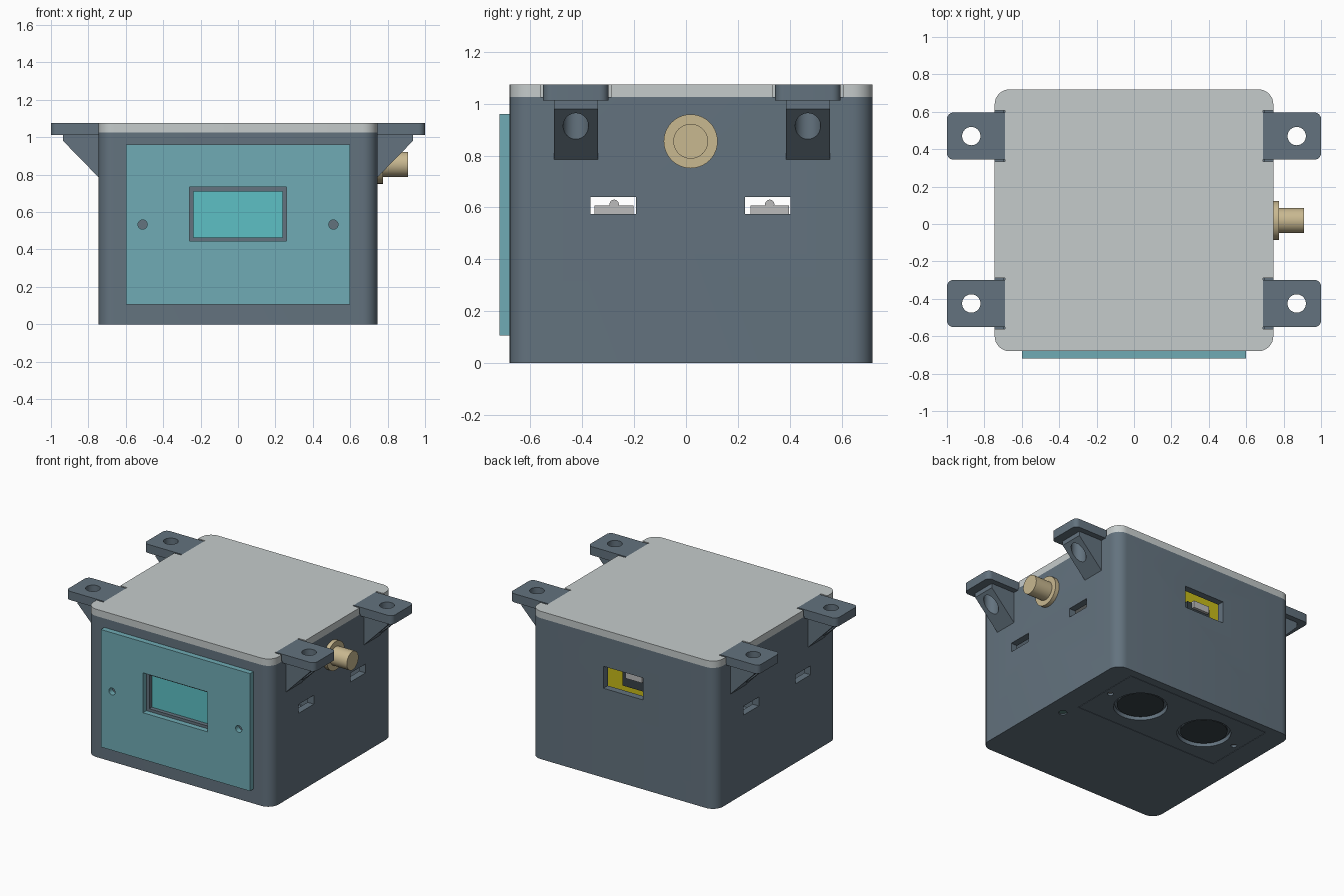
import bpy, bmesh
from math import cos, sin, pi, radians

if "Cube" in bpy.data.objects:
    bpy.data.objects.remove(bpy.data.objects["Cube"])


def material(name, rgb):
    m = bpy.data.materials.new(name)
    m.diffuse_color = (*rgb, 1)
    m.use_nodes = True
    m.node_tree.nodes["Principled BSDF"].inputs["Base Color"].default_value = m.diffuse_color
    return m


SLATE = material("slate", (0.125, 0.17, 0.21))
DARK = material("dark_slate", (0.04, 0.055, 0.065))
LID = material("light_grey", (0.56, 0.60, 0.60))
TEAL = material("teal", (0.16, 0.41, 0.46))
SCREEN = material("bright_teal", (0.11, 0.53, 0.56))
BRASS = material("tan", (0.58, 0.48, 0.28))
YELLOW = material("yellow", (0.58, 0.50, 0.01))
GREEN = material("green", (0.10, 0.22, 0.20))
SILVER = material("silver", (0.5, 0.5, 0.5))


def extrude(name, pts, lo, hi, axis="z", mat=None):
    """Extrude a 2D profile along an axis from lo to hi."""
    place = {"x": lambda a, b, t: (t, a, b),
             "y": lambda a, b, t: (a, t, b),
             "z": lambda a, b, t: (a, b, t)}[axis]
    bm = bmesh.new()
    rings = [[bm.verts.new(place(a, b, t)) for a, b in pts] for t in (lo, hi)]
    n = len(pts)
    for ring in rings:
        bm.faces.new(ring)
    for i in range(n):
        j = (i + 1) % n
        bm.faces.new((rings[0][i], rings[0][j], rings[1][j], rings[1][i]))
    bmesh.ops.recalc_face_normals(bm, faces=bm.faces)
    mesh = bpy.data.meshes.new(name)
    bm.to_mesh(mesh)
    bm.free()
    ob = bpy.data.objects.new(name, mesh)
    bpy.context.collection.objects.link(ob)
    if mat:
        mesh.materials.append(mat)
    return ob


def box(name, x0, x1, y0, y1, z0, z1, mat=None):
    return extrude(name, [(x0, y0), (x1, y0), (x1, y1), (x0, y1)], z0, z1, "z", mat)


def cyl(name, a, b, r, lo, hi, axis="z", mat=None, n=40):
    pts = [(a + r * cos(2 * pi * i / n), b + r * sin(2 * pi * i / n)) for i in range(n)]
    return extrude(name, pts, lo, hi, axis, mat)


def rounded(x0, x1, y0, y1, r, n=8):
    pts = []
    for k, (cx, cy) in enumerate([(x1 - r, y1 - r), (x0 + r, y1 - r),
                                  (x0 + r, y0 + r), (x1 - r, y0 + r)]):
        for i in range(n + 1):
            a = (k + i / n) * pi / 2
            pts.append((cx + r * cos(a), cy + r * sin(a)))
    return pts


def boolean(ob, cutter, op="DIFFERENCE"):
    """Apply a boolean and discard the helper."""
    mod = ob.modifiers.new("bool", "BOOLEAN")
    mod.operation, mod.solver, mod.object = op, "EXACT", cutter
    dg = bpy.context.evaluated_depsgraph_get()
    mesh = bpy.data.meshes.new_from_object(ob.evaluated_get(dg))
    ob.modifiers.clear()
    ob.data = mesh
    bpy.data.objects.remove(cutter)


W, Y0, Y1, TOP = 0.745, -0.68, 0.72, 1.025
BRACKET_Y = (-0.425, 0.47)
SENSOR_Y = 0.39

# hollow housing
body = extrude("housing", rounded(-W, W, Y0, Y1, 0.08), 0, TOP, "z", SLATE)
boolean(body, extrude("cut", rounded(-W + .05, W - .05, Y0 + .05, Y1 - .05, 0.04), 0.05, 1.2))
# strap slots through both sides
for y in (-0.28, 0.315):
    boolean(body, box("cut", -1, 1, y - .0875, y + .0875, 0.575, 0.64))
# display opening, rear port opening, bottom hatch opening, indicator hole
boolean(body, box("cut", -.238, .238, -.8, -.6, .465, .71))
boolean(body, box("cut", -.16, .16, .6, .8, .65, .81))
boolean(body, box("cut", -.58, .58, SENSOR_Y - .27, SENSOR_Y + .27, -.1, .2))
boolean(body, cyl("cut", .61, 0, .028, -.1, .2))

# lid with bracket notches
lid = extrude("lid", rounded(-W, W, Y0, Y1, 0.08), TOP, 1.075, "z", LID)
for s in (-1, 1):
    for y in BRACKET_Y:
        xs = sorted((s * .69, s * .9))
        boolean(lid, box("cut", *xs, y - .137, y + .137, 1.0, 1.2))

# mounting brackets: rounded tab, gusset and screw hole
for s in (-1, 1):
    for i, y in enumerate(BRACKET_Y):
        xs = sorted((s * .692, s * 1.0))
        tab = extrude("mounting_bracket", rounded(*xs, y - .126, y + .126, .035, 6), 1.012, 1.075, "z", SLATE)
        inner = sorted((s * .69, s * .76))
        boolean(tab, box("cut", *inner, y - .126, y + .126, 1.012, 1.075), "UNION")
        prof = [(s * a, b) for a, b in ((.735, .775), (.935, .98), (.935, 1.03), (.735, 1.03))]
        boolean(tab, extrude("rib", prof, y - .085, y + .085, "y"), "UNION")
        boolean(tab, cyl("cut", s * .87, y, .049, .5, 1.3))
        tab.data.materials.clear()
        tab.data.materials.append(SLATE)

# front panel with window and screw holes
panel = box("front_panel", -.6, .6, -.72, Y0, .105, .96, TEAL)
boolean(panel, box("cut", -.26, .26, -.8, -.6, .445, .735))
for s in (-1, 1):
    boolean(panel, cyl("cut", s * .51, .533, .025, -.8, -.6, "y", n=24))
box("display_screen", -.26, .26, -.65, -.62, .44, .735, SCREEN)

# antenna connector
cyl("connector_flange", .018, .855, .104, .70, .775, "x", BRASS)
cyl("connector_barrel", .018, .855, .067, .77, .91, "x", BRASS)

# bottom hatch with two recessed round sensors and screw holes
hatch = box("bottom_hatch", -.577, .577, SENSOR_Y - .267, SENSOR_Y + .267, 0, .05, SLATE)
for s in (-1, 1):
    boolean(hatch, cyl("cut", s * .272, SENSOR_Y, .178, -.1, .2, n=48))
    boolean(hatch, cyl("cut", s * .53, SENSOR_Y, .02, -.1, .2, n=20))
    cyl("sensor_rim", s * .272, SENSOR_Y, .172, .025, .12, "z", SLATE, 48)
    cyl("sensor_face", s * .272, SENSOR_Y, .155, .012, .12, "z", DARK, 48)
    cyl("hatch_screw", s * .53, SENSOR_Y, .019, .015, .06, "z", SILVER, 20)
cyl("indicator_light", .61, 0, .027, .008, .07, "z", GREEN, 24)

# internal board and ports glimpsed through the openings
box("circuit_board", -.25, .25, .56, .59, .55, .92, YELLOW)
box("rear_port", -.10, .03, .59, .65, .73, .78, SILVER)
box("port_block", -.12, .07, .585, .63, .66, .77, DARK)
for y in (-.28, .32):
    box("strap_guide", -.6, .6, y - .072, y + .078, .56, .608, SILVER)
    cyl("strap_rod", y + .003, .612, .018, -.6, .6, "x", SILVER, 20)

# smooth the round walls, keep edges sharp
for ob in bpy.context.scene.objects:
    ob.select_set(True)
    bpy.context.view_layer.objects.active = ob
bpy.ops.object.shade_smooth_by_angle(angle=radians(30))
